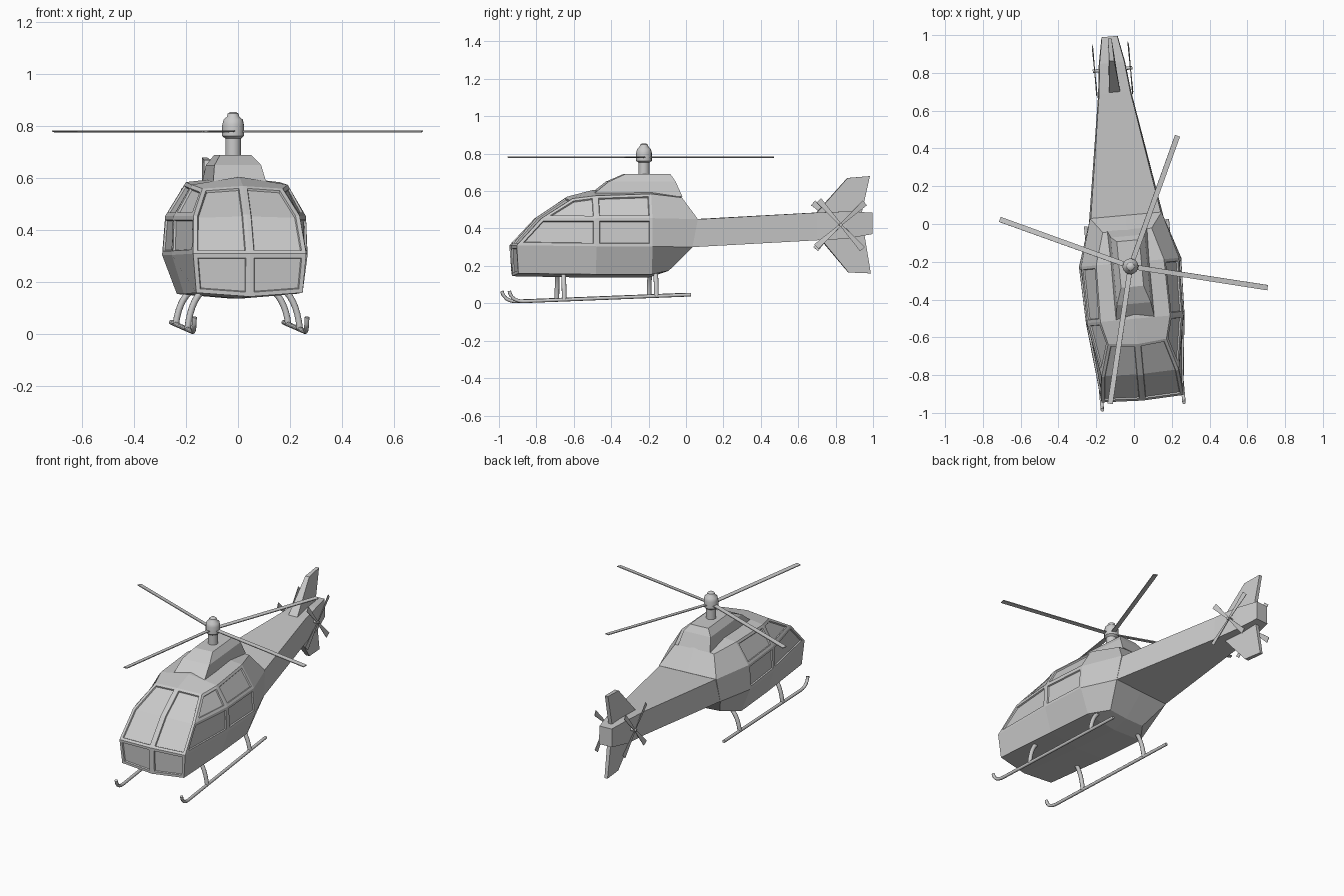
import bpy, bmesh, math
from mathutils import Matrix, Vector

if "Cube" in bpy.data.objects:
    bpy.data.objects.remove(bpy.data.objects["Cube"], do_unlink=True)

# The whole aircraft is yawed a little
PLACE = Matrix.Rotation(math.radians(5.2), 4, "Z") @ Matrix.Translation((-0.039, 0, 0))
HUB = Vector((0, -0.222, 0.78))

grey = bpy.data.materials.new("plain_grey")
grey.use_nodes = True
grey.diffuse_color = (0.588, 0.588, 0.588, 1)
grey.node_tree.nodes["Principled BSDF"].inputs["Base Color"].default_value = grey.diffuse_color


def add(name, bm, mirror=False, smooth=False, fix=True):
    if fix:
        bmesh.ops.recalc_face_normals(bm, faces=bm.faces)
    me = bpy.data.meshes.new(name)
    bm.to_mesh(me)
    bm.free()
    me.materials.append(grey)
    ob = bpy.data.objects.new(name, me)
    bpy.context.collection.objects.link(ob)
    ob.matrix_world = PLACE
    if mirror:
        mod = ob.modifiers.new("mirror", "MIRROR")
        mod.use_clip = True
        mod.merge_threshold = 0.0005
    for p in me.polygons:
        p.use_smooth = smooth
    if smooth:
        bpy.ops.object.select_all(action="DESELECT")
        ob.select_set(True)
        bpy.context.view_layer.objects.active = ob
        bpy.ops.object.shade_smooth_by_angle(angle=math.radians(40))
    return ob


def loft(bm, rings):
    rows = [[bm.verts.new(p) for p in ring] for ring in rings]
    n = len(rows[0])
    for a, b in zip(rows, rows[1:]):
        for i in range(n):
            bm.faces.new((a[i], a[(i + 1) % n], b[(i + 1) % n], b[i]))
    bm.faces.new(rows[0])
    bm.faces.new(rows[-1])


def tube(bm, path, radius, sides=10):
    pts = [Vector(p) for p in path]
    rings = []
    for i, p in enumerate(pts):
        d = (pts[min(i + 1, len(pts) - 1)] - pts[max(i - 1, 0)]).normalized()
        u = d.cross(Vector((0.31, 0.9, 0.3) if abs(d.y) < 0.7 else (1, 0, 0))).normalized()
        v = d.cross(u)
        rings.append([p + radius * (u * math.cos(t) + v * math.sin(t))
                      for t in (math.tau * k / sides for k in range(sides))])
    loft(bm, rings)


def arc(a, b, c, n=7):
    a, b, c = Vector(a), Vector(b), Vector(c)
    return [a * (1 - t) ** 2 + b * 2 * t * (1 - t) + c * t * t for t in (k / n for k in range(n + 1))]


# Cabin half: columns run from nose centre round the side to rear centre, rows go up
columns = [
    [(0, -.93, .145), (0, -.935, .31), (0, -.80, .46), (0, -.635, .57)],
    [(.205, -.915, .16), (.218, -.925, .31), (.205, -.79, .455), (.155, -.62, .56)],
    [(.215, -.5, .155), (.262, -.5, .305), (.255, -.5, .455), (.185, -.5, .575)],
    [(.215, -.2, .155), (.272, -.2, .305), (.26, -.2, .455), (.18, -.2, .585)],
    [(.13, -.1, .175), (.2, .02, .30), (.19, .05, .45), (.13, -.03, .565)],
    [(0, -.1, .17), (0, .02, .30), (0, .05, .45), (0, -.03, .58)],
]
bm = bmesh.new()
grid = [[bm.verts.new(p) for p in col] for col in columns]
belly = [bm.verts.new((0, y, .137)) for y in (-.5, -.2)]
roof = [bm.verts.new((0, y, .605)) for y in (-.5, -.2)]
full = []
for i, col in enumerate(grid):
    low = belly[i - 2] if i in (2, 3) else grid[0 if i < 2 else 5][0]
    high = roof[i - 2] if i in (2, 3) else grid[0 if i < 2 else 5][3]
    full.append([low] + col + [high])
cells = {}
for c in range(5):
    for r in range(5):
        quad = (full[c][r], full[c + 1][r], full[c + 1][r + 1], full[c][r + 1])
        quad = list(dict.fromkeys(quad))
        if len(quad) > 2:
            cells[c, r] = bm.faces.new(quad)
# Recessed panes: nose, windscreen, then side windows
panes = [[(0, 1)], [(0, 2), (0, 3)], [(1, 2)], [(1, 3)], [(2, 2)], [(2, 3)]]
for pane in panes:
    bm.normal_update()
    bmesh.ops.inset_region(bm, faces=[cells[k] for k in pane], use_boundary=True,
                           use_even_offset=True, thickness=0.016, depth=0)
    bm.normal_update()
    bmesh.ops.inset_region(bm, faces=[cells[k] for k in pane], use_boundary=True,
                           use_even_offset=True, thickness=0.003, depth=-0.008)
# The rear centre faces lie inside the boom and stay closed
add("cabin", bm, mirror=True, fix=False)

# Engine cowling on the roof
bm = bmesh.new()
loft(bm, [[(-w, f, z), (w, f, z), (w, b, z), (-w, b, z)] for w, f, b, z in
          ((.105, -.52, -.025, .57), (.09, -.42, -.06, .65), (.06, -.33, -.085, .69))])
add("engine_cowling", bm)

# Tail boom
bm = bmesh.new()
loft(bm, [[(-b, y, lo), (b, y, lo), (t, y + s, hi), (-t, y + s, hi)] for y, s, b, t, lo, hi in
          ((.015, .03, .2, .187, .30, .449), (.70, 0, .088, .083, .337, .485),
           (.86, 0, .07, .066, .345, .491), (1, 0, .043, .041, .37, .485))])
add("tail_boom", bm)

# Upper and lower tail fins, thick at the root and thin at the tip
for name, root, tip in (
        ("upper_fin", ((.70, .48), (.945, .48)), ((.87, .67), (.99, .68))),
        ("lower_fin", ((.72, .35), (.96, .37)), ((.875, .165), (.995, .16)))):
    bm = bmesh.new()
    rings = []
    for ends, front, back in ((root, .03, .012), (tip, .013, .01)):
        (y0, z0), (y1, z1) = ends
        rings.append([(-front, y0, z0), (front, y0, z0), (back, y1, z1), (-back, y1, z1)])
    loft(bm, rings)
    add(name, bm)


def blade(bm, matrix, start, end, root, tip, thick):
    rings = [[matrix @ Vector((r, sy * w, sz * thick)) for sy, sz in
              ((-1, -1), (1, -1), (1, 1), (-1, 1))] for r, w in ((start, root), (end, tip))]
    loft(bm, rings)


# Main rotor
bm = bmesh.new()
for angle in (65, 155, 256.4, 346):
    m = Matrix.Translation(HUB) @ Matrix.Rotation(math.radians(angle), 4, "Z") \
        @ Matrix.Rotation(math.radians(6), 4, "X")
    blade(bm, m, .03, .735, .013, .014, .0025)
add("main_rotor_blades", bm)

# Mast and hub turned as one profile
bm = bmesh.new()
profile = ((.03, .67), (.03, .752), (.042, .762), (.042, .805), (.037, .825),
           (.024, .836), (.021, .848), (.01, .855))
loft(bm, [[(r * math.cos(t), HUB.y + r * math.sin(t), z)
           for t in (math.tau * k / 16 for k in range(16))] for r, z in profile])
add("rotor_mast", bm, smooth=True)

# Tail rotors on both sides, with a shared axle
for name, x, turn in (("left_tail_rotor", .095, 42), ("right_tail_rotor", -.095, 48)):
    bm = bmesh.new()
    for k in range(4):
        m = Matrix.Translation((x, .825, .42)) @ Matrix.Rotation(math.radians(turn + 90 * k), 4, "X") \
            @ Matrix.Rotation(math.radians(90), 4, "Y") @ Matrix.Rotation(math.radians(8), 4, "X")
        blade(bm, m, .004, .175, .006, .017, .0015)
    add(name, bm)
bm = bmesh.new()
tube(bm, [(-.105, .825, .42), (.105, .825, .42)], .009)
add("tail_rotor_axle", bm, smooth=True)

# Landing skids with curled fronts, and curved struts
for side, s in (("left", 1), ("right", -1)):
    bm = bmesh.new()
    x = .217 * s
    tube(bm, arc((x, -.965, .066), (x, -.955, .012), (x, -.89, .0105)) + [(x, .01, .046)], .0095)
    add(side + "_skid", bm, smooth=True)
    for end, y, foot in (("front", -.67, .018), ("rear", -.175, .038)):
        bm = bmesh.new()
        tube(bm, arc((.15 * s, y, .175), (.205 * s, y, .135), (x, y, foot)), .0125)
        add(side + "_" + end + "_strut", bm, smooth=True)
